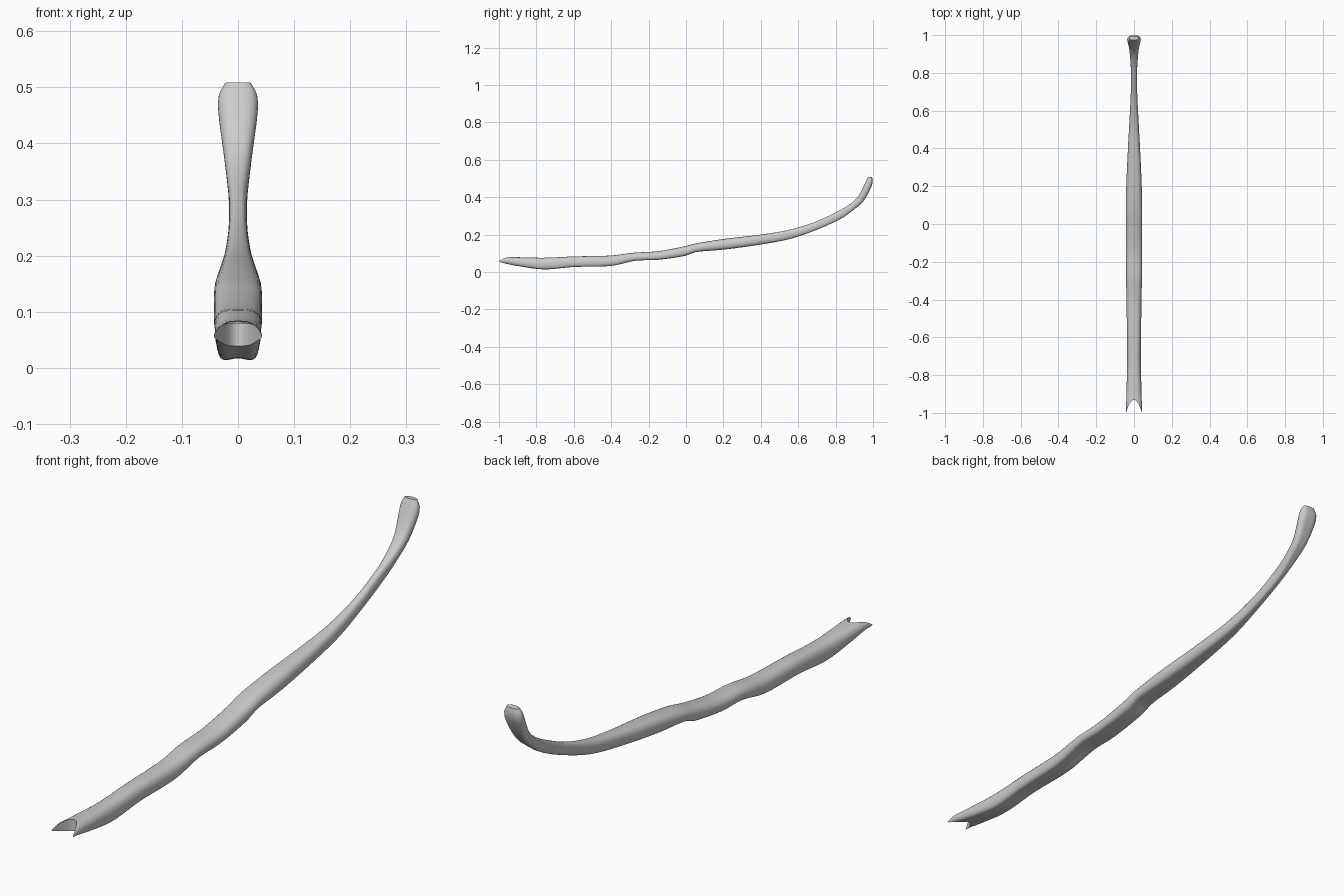
import bpy, bmesh, math

if "Cube" in bpy.data.objects:
    bpy.data.objects.remove(bpy.data.objects["Cube"])

# Stations: s, top y, top z, bottom y, bottom z, half width, groove depth
ST = [
    (-1.00, -1.00, .066, -1.00, .046, .043, .004),
    (-.97, -.97, .079, -.97, .040, .042, .006),
    (-.90, -.90, .079, -.90, .024, .040, .010),
    (-.76, -.76, .076, -.76, .003, .037, .014),
    (-.60, -.60, .083, -.60, .016, .037, .014),
    (-.40, -.40, .088, -.40, .022, .040, .014),
    (-.27, -.28, .103, -.27, .051, .042, .012),
    (-.15, -.15, .111, -.15, .056, .043, .012),
    (.00, .00, .139, .00, .079, .043, .010),
    (.05, .05, .152, .05, .099, .043, .008),
    (.20, .20, .176, .20, .114, .041, .006),
    (.40, .40, .200, .40, .143, .032, .004),
    (.55, .54, .223, .56, .174, .024, .004),
    (.70, .68, .264, .71, .228, .017, .002),
    (.82, .80, .318, .83, .284, .0165, .002),
    (.90, .87, .358, .90, .332, .021, .003),
    (.96, .915, .397, .948, .374, .026, .004),
    (1.04, .952, .463, .990, .447, .035, .006),
    (1.08, .966, .494, .998, .480, .034, .005),
    (1.10, .974, .509, .995, .506, .023, .001),
]


def slope(i, c):
    a, b = ST[max(i - 1, 0)], ST[min(i + 1, len(ST) - 1)]
    return (b[c] - a[c]) / (b[0] - a[0])


def profile(s):
    """Smooth interpolation of the stations at parameter s."""
    i = 0
    while i < len(ST) - 2 and s > ST[i + 1][0]:
        i += 1
    a, b = ST[i], ST[i + 1]
    h = b[0] - a[0]
    t = (s - a[0]) / h
    return [(2*t**3 - 3*t*t + 1) * a[c] + (t**3 - 2*t*t + t) * h * slope(i, c)
            + (3*t*t - 2*t**3) * b[c] + (t**3 - t*t) * h * slope(i + 1, c)
            for c in range(1, 7)]


N = 16
US = [math.sin(math.pi * (k / N - .5)) for k in range(N + 1)]


def point(s, u, upper):
    # forked front end: the middle is pulled back into a U notch
    s += .07 * (1 - u * u) * max(0, (-.8 - s) / .2)
    ty, tz, by, bz, w, g = profile(s)
    half = .5 * max(0, 1 - abs(u) ** 3.2) ** .5
    v = .5 + half if upper else .5 - half
    z = bz + (tz - bz) * v
    if not upper:
        z += g * (1 - u * u) ** 1.5
    return (w * u, by + (ty - by) * v, z)


bm = bmesh.new()
rings = []
for a, b in zip(ST, ST[1:]):
    n = max(2, round((b[0] - a[0]) / .025))
    for j in range(n):
        rings.append(a[0] + (b[0] - a[0]) * j / n)
rings.append(ST[-1][0])

# Bar surface
loops = []
for s in rings:
    top = [bm.verts.new(point(s, u, True)) for u in US]
    low = [bm.verts.new(point(s, u, False)) for u in US[1:-1]]
    loops.append((top, [top[0]] + low + [top[-1]]))
for (t0, l0), (t1, l1) in zip(loops, loops[1:]):
    for k in range(N):
        bm.faces.new((t0[k], t0[k + 1], t1[k + 1], t1[k]))
        bm.faces.new((l0[k], l1[k], l1[k + 1], l0[k + 1]))

# End caps
for top, low in (loops[0], loops[-1]):
    for k in range(N):
        vs = list(dict.fromkeys((top[k], top[k + 1], low[k + 1], low[k])))
        bm.faces.new(vs)
bmesh.ops.recalc_face_normals(bm, faces=bm.faces)

mesh = bpy.data.meshes.new("curved_bar")
bm.to_mesh(mesh)
bm.free()
bar = bpy.data.objects.new("curved_bar", mesh)
bpy.context.collection.objects.link(bar)
bpy.context.view_layer.objects.active = bar
bar.select_set(True)
bpy.ops.object.shade_smooth_by_angle(angle=math.radians(40))
